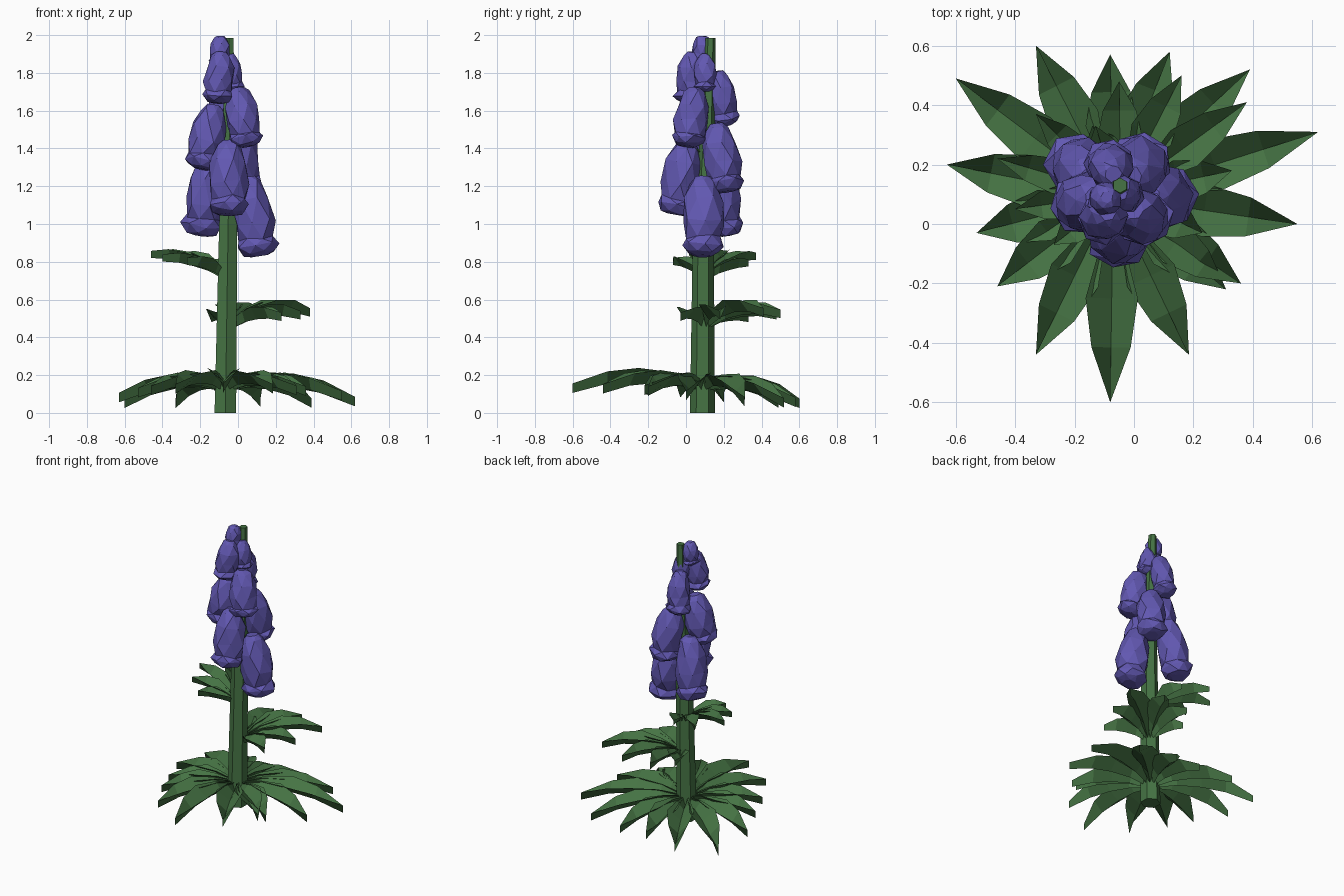
import bpy, bmesh, math, random
from mathutils import Vector

if "Cube" in bpy.data.objects:
    bpy.data.objects.remove(bpy.data.objects["Cube"])

random.seed(4)


def material(name, color):
    m = bpy.data.materials.new(name)
    m.diffuse_color = (*color, 1)
    m.use_nodes = True
    m.node_tree.nodes["Principled BSDF"].inputs["Base Color"].default_value = m.diffuse_color
    return m


GREEN = material("leaf green", (0.061, 0.174, 0.058))
PURPLE = material("petal purple", (0.122, 0.098, 0.445))


def finish(bm, name, mat, fix=True):
    if fix:
        bmesh.ops.recalc_face_normals(bm, faces=bm.faces)
    me = bpy.data.meshes.new(name)
    bm.to_mesh(me)
    bm.free()
    me.materials.append(mat)
    ob = bpy.data.objects.new(name, me)
    bpy.context.collection.objects.link(ob)
    return ob


def tube(bm, rings, sides, phase=0.0):
    """Loft closed rings given as (centre, radius)."""
    loops = []
    for c, r in rings:
        loops.append([bm.verts.new((c[0] + r * math.cos(phase + math.tau * i / sides),
                                    c[1] + r * math.sin(phase + math.tau * i / sides), c[2]))
                      for i in range(sides)])
    for a, b in zip(loops, loops[1:]):
        for i in range(sides):
            j = (i + 1) % sides
            bm.faces.new((a[i], a[j], b[j], b[i]))
    bm.faces.new(loops[0][::-1])
    bm.faces.new(loops[-1])


# Stem: six-sided, slightly leaning
STEM = [((-0.067, 0.087, 0), 0.066), ((-0.052, 0.092, 1.0), 0.055),
        ((-0.045, 0.115, 1.5), 0.038), ((-0.047, 0.13, 1.985), 0.026)]


def stem_at(z):
    for (a, _), (b, _) in zip(STEM, STEM[1:]):
        if z <= b[2]:
            return Vector(a).lerp(Vector(b), (z - a[2]) / (b[2] - a[2]))
    return Vector(STEM[-1][0])


bm = bmesh.new()
tube(bm, STEM, 6, math.pi / 6)
finish(bm, "stem", GREEN)


# Leaf: V-folded blade, the keel lies below the two raised edges
def leaf(bm, base, tip, arch, width, fold):
    base, tip = Vector(base), Vector(tip)
    run = tip - base
    side = Vector((-run.y, run.x, 0)).normalized()
    rows = []
    for t, w in ((0, 0.15), (0.22, 0.5), (0.47, 1), (0.72, 0.75), (1, 0)):
        mid = base + run * t + Vector((0, 0, arch * 4 * t * (1 - t)))
        k = mid - Vector((0, 0, 0.012 * w))
        e = mid + Vector((0, 0, fold + 0.008 * w))
        rows.append([bm.verts.new(e + side * width * w), bm.verts.new(k),
                     bm.verts.new(e - side * width * w)])
    for a, b in zip(rows, rows[1:]):
        bm.faces.new((a[0], a[1], b[1], b[0]))
        bm.faces.new((a[1], a[2], b[2], b[1]))


def leaf_fan(name, centre, tips, rise, slope, arch, width, fold):
    """rise: tip height over the centre of the longest leaf; slope: tilt along y."""
    bm = bmesh.new()
    c = Vector(centre)
    longest = max((Vector(t) - c.xy).length for t in tips)
    for x, y in tips:
        out = Vector((x - c.x, y - c.y, 0))
        f = out.length / longest
        start = c + out.normalized() * 0.03
        leaf(bm, start, (x, y, c.z + rise * f + slope * y), arch * f, width, fold)
    finish(bm, name, GREEN, fix=False)


leaf_fan("base_leaves", (-0.07, 0.09, 0.12),
         [(-0.33, 0.60), (-0.08, 0.57), (0.12, 0.58), (0.39, 0.52), (0.62, 0.31),
          (0.55, 0.0), (0.36, -0.20), (0.31, -0.22), (0.185, -0.44), (-0.08, -0.60),
          (-0.33, -0.44), (-0.46, -0.21), (-0.53, -0.03), (-0.63, 0.20), (-0.60, 0.49)],
         -0.062, -0.075, 0.07, 0.088, 0.05)
leaf_fan("middle_leaves", (-0.045, 0.10, 0.455),
         [(-0.14, 0.33), (-0.05, 0.48), (0.16, 0.50), (0.38, 0.41), (0.33, 0.18), (0.23, -0.03)],
         0.055, 0, 0.065, 0.075, 0.045)
leaf_fan("upper_leaves", (-0.055, 0.10, 0.715),
         [(-0.46, 0.22), (-0.33, 0.37), (-0.13, 0.33), (-0.40, 0.05), (-0.27, -0.07)],
         0.105, 0, 0.04, 0.06, 0.038)


# Blossom: faceted hood, broad shoulder, waist, low rim, closed underside
PROFILE = ((1.0, 0.36), (0.92, 0.62), (0.7, 0.92), (0.42, 1.0),
           (0.22, 0.86), (0.13, 1.02), (0.04, 0.78), (0.0, 0.4))


def blossom(name, top, bottom, radius, sides=7):
    top, bottom = Vector(top), Vector(bottom)
    axis = top - bottom
    q = axis.to_track_quat('Z', 'Y')
    bm = bmesh.new()
    turn = random.random() * math.tau
    loops = []
    for n, (t, r) in enumerate(PROFILE):
        ring = []
        for i in range(sides):
            a = turn + math.tau * (i + 0.5 * (n % 2)) / sides
            s = radius * r * random.uniform(0.92, 1.07)
            h = axis.length * (t + random.uniform(-0.03, 0.03) * (0 < n < 7))
            ring.append(bm.verts.new(bottom + q @ Vector((s * math.cos(a), s * math.sin(a), h))))
        loops.append(ring)
    for n, (a, b) in enumerate(zip(loops, loops[1:])):
        for i in range(sides):
            j = (i + 1) % sides
            if n % 2:
                bm.faces.new((a[i], b[i], b[j]))
                bm.faces.new((a[i], b[j], a[j]))
            else:
                bm.faces.new((a[i], b[i], a[j]))
                bm.faces.new((a[j], b[i], b[j]))
    bm.faces.new(loops[0])
    bm.faces.new(loops[-1])
    finish(bm, name, PURPLE)

    # Short stalk joining the blossom to the stem
    bm = bmesh.new()
    tube(bm, [(stem_at(top.z - 0.08), 0.016), (top - Vector((0, 0, 0.015)), 0.008)], 4)
    finish(bm, name + "_stalk", GREEN)


BLOSSOMS = [  # top, bottom, radius
    ((-0.092, 0.09, 1.995), (-0.10, 0.08, 1.84), 0.058),
    ((-0.045, 0.10, 1.90), (-0.025, 0.10, 1.70), 0.060),
    ((-0.09, 0.04, 1.91), (-0.11, 0.01, 1.64), 0.080),
    ((-0.07, 0.17, 1.81), (-0.09, 0.21, 1.52), 0.080),
    ((0.00, 0.05, 1.72), (0.045, 0.01, 1.41), 0.092),
    ((-0.13, 0.09, 1.63), (-0.19, 0.06, 1.29), 0.102),
    ((-0.01, 0.16, 1.53), (0.03, 0.215, 1.17), 0.103),
    ((-0.05, 0.01, 1.44), (-0.05, -0.06, 1.05), 0.105),
    ((-0.14, 0.16, 1.36), (-0.20, 0.21, 0.94), 0.107),
    ((0.05, 0.09, 1.25), (0.115, 0.09, 0.83), 0.112),
]
for i, b in enumerate(BLOSSOMS):
    blossom(f"blossom_{i + 1}", *b)
